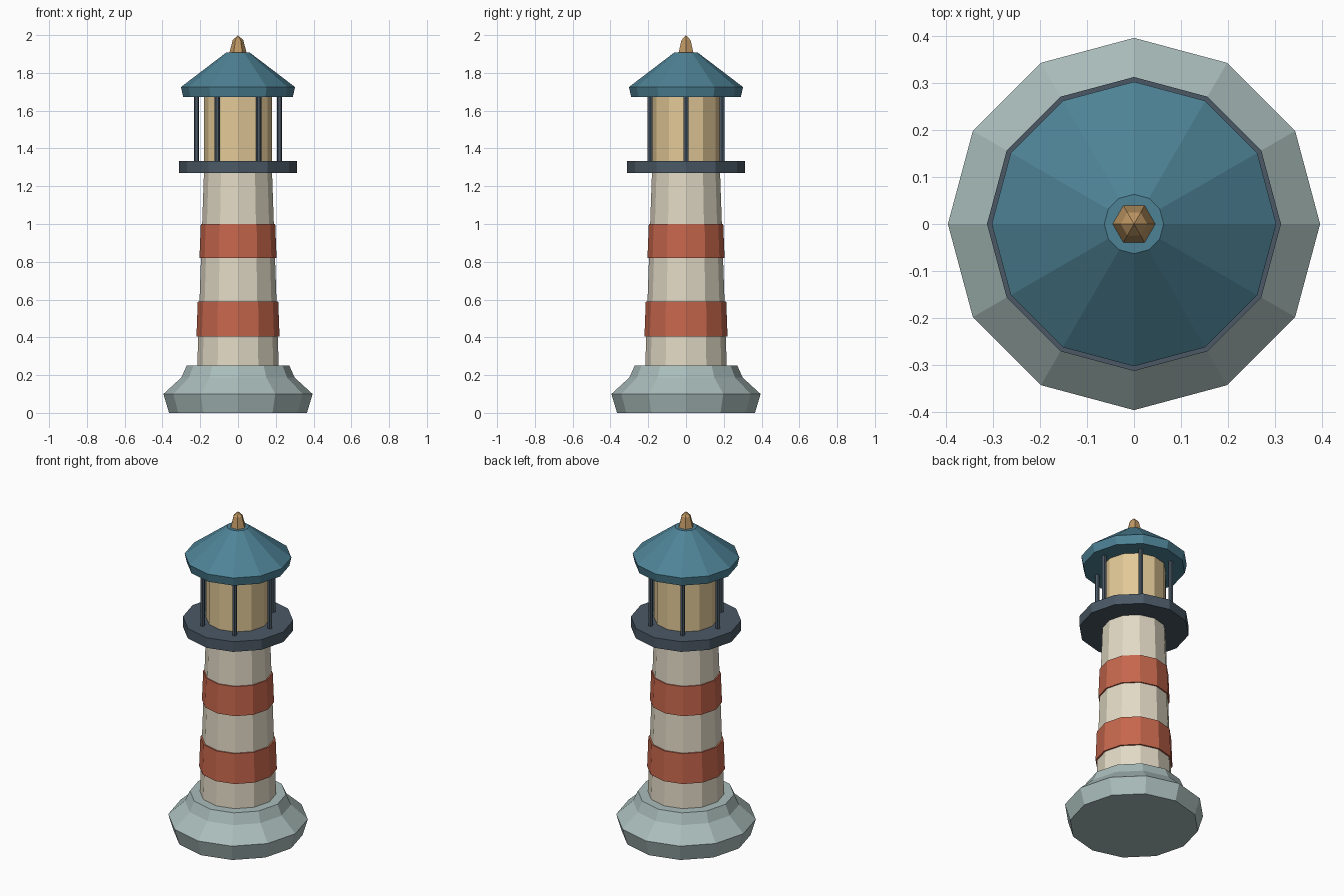
import bpy
import bmesh
from math import cos, sin, tau

cube = bpy.data.objects.get("Cube")
if cube:
    bpy.data.objects.remove(cube, do_unlink=True)


def material(name, rgb):
    mat = bpy.data.materials.new(name)
    mat.use_nodes = True
    color = (*rgb, 1.0)
    mat.diffuse_color = color
    shader = next(n for n in mat.node_tree.nodes if n.type == "BSDF_PRINCIPLED")
    shader.inputs["Base Color"].default_value = color
    return mat


stone = material("grey_stone", (0.40, 0.51, 0.50))
cream = material("cream_plaster", (0.76, 0.70, 0.56))
red = material("brick_red", (0.57, 0.135, 0.074))
teal = material("teal_roof", (0.076, 0.225, 0.305))
iron = material("dark_iron", (0.069, 0.098, 0.13))
glow = material("warm_lantern", (0.76, 0.58, 0.31))
brass = material("brass", (0.52, 0.31, 0.127))


def lathe(name, profile, mat, sides=12, center=(0, 0)):
    """Flat-sided solid from (radius, height) rings, bottom to top."""
    bm = bmesh.new()
    rings = []
    for radius, z in profile:
        if radius == 0:
            rings.append([bm.verts.new((0, 0, z))] * sides)
        else:
            rings.append([bm.verts.new((radius * cos(tau * i / sides),
                                        radius * sin(tau * i / sides), z))
                          for i in range(sides)])
    for low, high in zip(rings, rings[1:]):
        for i in range(sides):
            j = (i + 1) % sides
            corners = [low[i], low[j], high[j], high[i]]
            bm.faces.new(list(dict.fromkeys(corners)))
    bm.faces.new(rings[0][::-1])
    if profile[-1][0] > 0:
        bm.faces.new(rings[-1])
    mesh = bpy.data.meshes.new(name)
    bm.to_mesh(mesh)
    bm.free()
    mesh.materials.append(mat)
    obj = bpy.data.objects.new(name, mesh)
    obj.location = (*center, 0)
    bpy.context.collection.objects.link(obj)
    return obj


# Rock base and tapered tower
lathe("base", [(0.365, 0), (0.395, 0.1), (0.30, 0.187), (0.272, 0.25)], stone)
lathe("tower", [(0.216, 0.24), (0.18, 1.28)], cream)

# Painted bands stand slightly proud of the wall
lathe("lower_band", [(0.22, 0.405), (0.213, 0.59)], red)
lathe("upper_band", [(0.204, 0.82), (0.197, 1.0)], red)

# Gallery, lantern room and posts
lathe("gallery", [(0.312, 1.27), (0.312, 1.333)], iron)
lathe("lantern", [(0.18, 1.32), (0.18, 1.685)], glow)
for i in range(6):
    angle = tau * i / 6
    lathe(f"post_{i + 1}", [(0.014, 1.32), (0.014, 1.685)], iron, 6,
          (0.22 * cos(angle), 0.22 * sin(angle)))

# Roof and finial
lathe("roof", [(0.29, 1.672), (0.302, 1.725), (0.063, 1.907)], teal)
lathe("finial", [(0.047, 1.90), (0.028, 1.973), (0, 2.0)], brass, 6)
